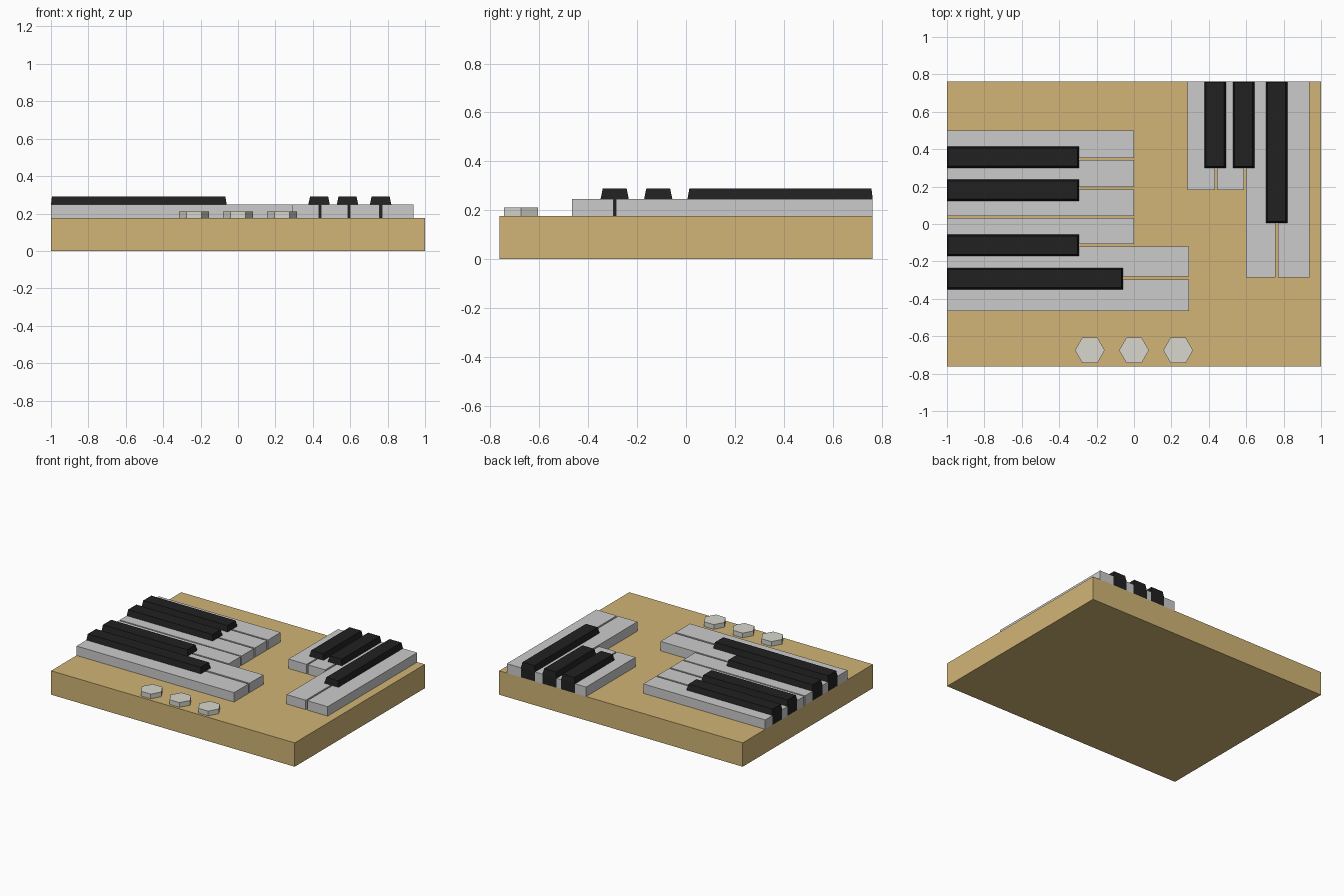
import bpy, bmesh, math

if "Cube" in bpy.data.objects:
    bpy.data.objects.remove(bpy.data.objects["Cube"])

BASE_TOP, WHITE_TOP, BLACK_TOP = 0.177, 0.247, 0.29
HALF_Y = 0.763


def material(name, rgb):
    m = bpy.data.materials.new(name)
    m.diffuse_color = (*rgb, 1)
    m.use_nodes = True
    m.node_tree.nodes["Principled BSDF"].inputs["Base Color"].default_value = m.diffuse_color
    return m


wood = material("wood", (0.64, 0.46, 0.18))
ebony = material("ebony", (0.015, 0.015, 0.015))
ivory = material("ivory", (0.68, 0.68, 0.62))


def loft(name, layers, mat=None):
    """Solid from stacked outlines: [(z, [(x, y), ...]), ...]"""
    bm = bmesh.new()
    rings = [[bm.verts.new((x, y, z)) for x, y in pts] for z, pts in layers]
    bm.faces.new(rings[0])
    bm.faces.new(rings[-1])
    for a, b in zip(rings, rings[1:]):
        for i in range(len(a)):
            j = (i + 1) % len(a)
            bm.faces.new((a[i], a[j], b[j], b[i]))
    bmesh.ops.recalc_face_normals(bm, faces=bm.faces)
    me = bpy.data.meshes.new(name)
    bm.to_mesh(me)
    bm.free()
    ob = bpy.data.objects.new(name, me)
    bpy.context.collection.objects.link(ob)
    if mat:
        me.materials.append(mat)
    return ob


def rect(u0, u1, v0, v1):
    return [(u0, v0), (u1, v0), (u1, v1), (u0, v1)]


def keyboard(label, place, whites, blacks):
    """u runs along the keys from the board edge, v across them."""
    for n, (v0, v1, length) in enumerate(whites, 1):
        # white key outline, notched where a black key overlaps a side
        pts = [(length, v0), (length, v1)]
        high = [b for b in blacks if b[0] < v1 < b[1]]
        low = [b for b in blacks if b[0] < v0 < b[1]]
        if high:
            b0, _, bl = high[0]
            pts += [(bl, v1), (bl, b0), (0, b0)]
        else:
            pts += [(0, v1)]
        if low:
            _, b1, bl = low[0]
            pts += [(0, b1), (bl, b1), (bl, v0)]
        else:
            pts += [(0, v0)]
        pts = [place(*p) for p in pts]
        loft(f"{label}_white_key_{n}", [(BASE_TOP, pts), (WHITE_TOP, pts)])
    for n, (v0, v1, length) in enumerate(blacks, 1):
        # black key with straight body and tapered cap
        body = [place(*p) for p in rect(0, length, v0, v1)]
        cap = [place(*p) for p in rect(0.005, length - 0.008, v0 + 0.009, v1 - 0.009)]
        loft(f"{label}_black_key_{n}",
             [(BASE_TOP, body), (WHITE_TOP, body), (BLACK_TOP, cap)], ebony)


# Base board
board = rect(-1, 1, -HALF_Y, HALF_Y)
loft("base_board", [(0, board), (BASE_TOP, board)], wood)

# Left keyboard, keys running along x
keyboard("left", lambda u, v: (u - 1, v),
         [(0.353, 0.50, 1.0), (0.197, 0.341, 1.0), (0.042, 0.185, 1.0),
          (-0.108, 0.032, 1.0), (-0.282, -0.12, 1.293), (-0.465, -0.296, 1.293)],
         [(0.30, 0.414, 0.705), (0.124, 0.239, 0.705),
          (-0.171, -0.056, 0.705), (-0.349, -0.234, 0.94)])

# Right keyboard, keys running along y
keyboard("right", lambda u, v: (v, HALF_Y - u),
         [(0.286, 0.434, 0.58), (0.445, 0.587, 0.58),
          (0.60, 0.757, 1.05), (0.77, 0.937, 1.05)],
         [(0.376, 0.491, 0.463), (0.528, 0.643, 0.463), (0.705, 0.82, 0.757)])

# Hexagonal buttons
for n, cx in enumerate((-0.236, 0, 0.236), 1):
    hexagon = [(cx + 0.08 * math.cos(k * math.pi / 3),
                -0.675 + 0.08 * math.sin(k * math.pi / 3)) for k in range(6)]
    loft(f"button_{n}", [(BASE_TOP, hexagon), (0.212, hexagon)], ivory)
